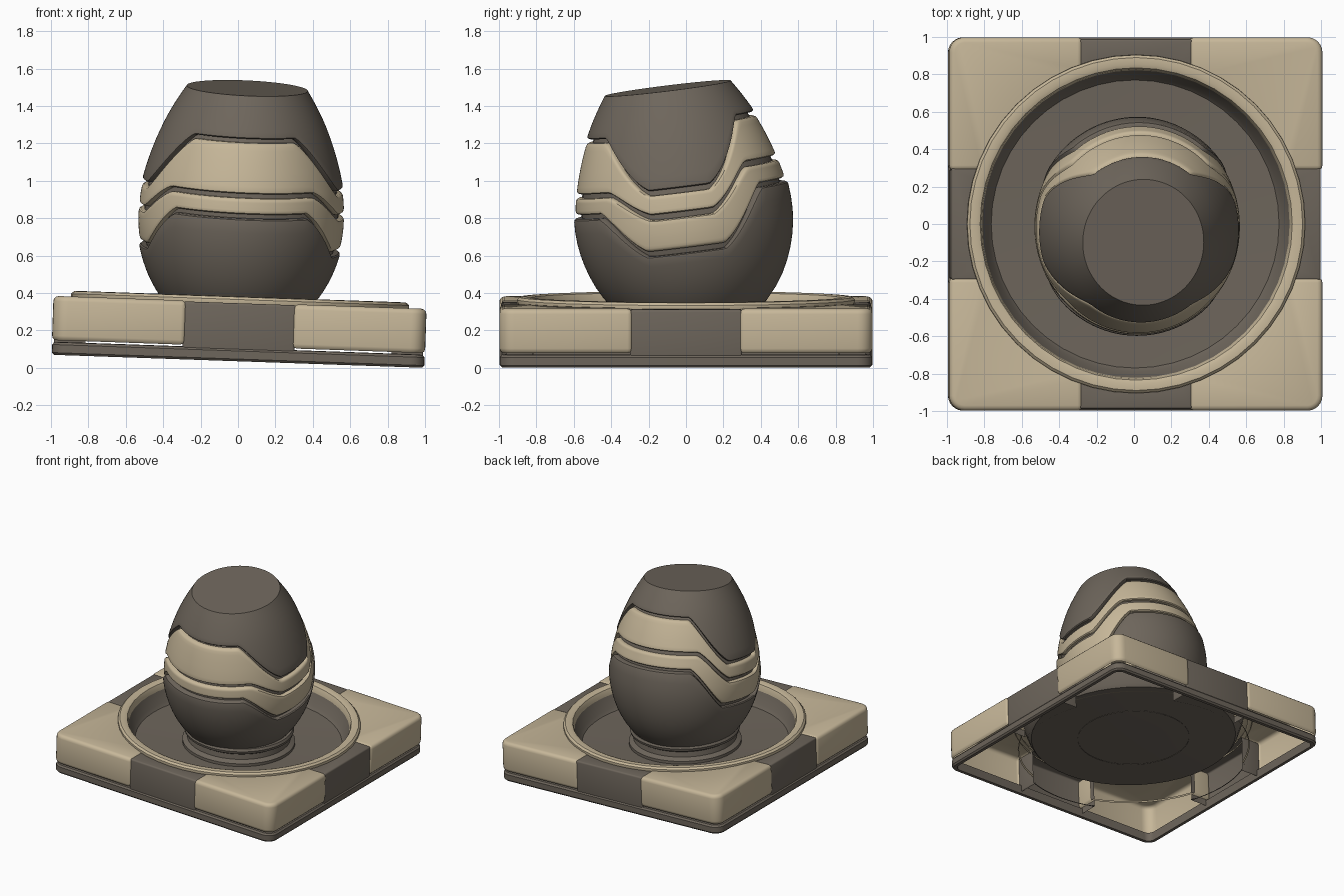
import bpy, bmesh, math
from mathutils import Matrix, Vector

if "Cube" in bpy.data.objects:
    bpy.data.objects.remove(bpy.data.objects["Cube"])

def material(name, rgb):
    m = bpy.data.materials.new(name)
    m.diffuse_color = (*rgb, 1)
    m.use_nodes = True
    m.node_tree.nodes["Principled BSDF"].inputs["Base Color"].default_value = m.diffuse_color
    return m

TAN = material("sand tan", (0.57, 0.475, 0.32))
DARK = material("dark taupe", (0.155, 0.132, 0.106))

# the tray leans to the right, the egg leans right and forward
BASE = Matrix.Translation((0, 0, 0.035)) @ Matrix.Rotation(math.radians(2), 4, 'Y')
PIVOT = Vector((0.012, 0.0, 0.7))
EGG = (Matrix.Translation(PIVOT) @ Matrix.Rotation(math.radians(2.7), 4, 'Y')
       @ Matrix.Rotation(math.radians(7), 4, 'X')
       @ Matrix.Diagonal((0.965, 1.01, 1, 1)) @ Matrix.Translation((0, 0, -0.7)))

def finish(name, bm, mat, matrix, angle=35):
    bm.transform(matrix)
    me = bpy.data.meshes.new(name)
    bm.to_mesh(me)
    bm.free()
    me.materials.append(mat)
    ob = bpy.data.objects.new(name, me)
    bpy.context.collection.objects.link(ob)
    bpy.ops.object.select_all(action='DESELECT')
    ob.select_set(True)
    bpy.context.view_layer.objects.active = ob
    bpy.ops.object.shade_smooth_by_angle(angle=math.radians(angle))
    return ob

def skin(name, rows, mat, matrix, cap_low=False, cap_high=False):
    """Joins closed rings of points, listed from bottom to top."""
    bm = bmesh.new()
    vr = [[bm.verts.new(p) for p in row] for row in rows]
    n = len(vr[0])
    for a, b in zip(vr, vr[1:]):
        for i in range(n):
            j = (i + 1) % n
            bm.faces.new((a[i], a[j], b[j], b[i]))
    if cap_low:
        bm.faces.new(vr[0][::-1])
    if cap_high:
        bm.faces.new(vr[-1])
    return finish(name, bm, mat, matrix)

def lathe(name, profile, mat, matrix, n=48, **caps):
    rows = [[(r * math.cos(2 * math.pi * i / n), r * math.sin(2 * math.pi * i / n), z)
             for i in range(n)] for r, z in profile]
    return skin(name, rows, mat, matrix, **caps)

def block(name, outline, z0, z1, bevel, mat, spin):
    """Rounded prism, left open underneath and towards the bowl."""
    bm = bmesh.new()
    face = bm.faces.new([bm.verts.new((x, y, z0)) for x, y in outline])
    ext = bmesh.ops.extrude_face_region(bm, geom=[face])
    for v in ext['geom']:
        if isinstance(v, bmesh.types.BMVert):
            v.co.z = z1
    bmesh.ops.recalc_face_normals(bm, faces=bm.faces[:])
    sharp = [e for e in bm.edges if e.calc_face_angle(0) > 0.6]
    bmesh.ops.bevel(bm, geom=sharp, offset=bevel, segments=3, profile=0.5, affect='EDGES')
    bm.normal_update()
    gone = []
    for f in bm.faces:
        c = f.calc_center_median()
        if f.normal.z < -0.9 or (abs(f.normal.z) < 0.3 and math.hypot(c.x, c.y) < 0.88):
            gone.append(f)
    bmesh.ops.delete(bm, geom=gone, context='FACES')
    return finish(name, bm, mat, BASE @ Matrix.Rotation(spin, 4, 'Z'))

def arc(cx, cy, r, a0, a1, n):
    return [(cx + r * math.cos(math.radians(a0 + (a1 - a0) * i / n)),
             cy + r * math.sin(math.radians(a0 + (a1 - a0) * i / n))) for i in range(n + 1)]

# tray corners and the darker side pieces between them
R = 0.86
corner = ([(0.998, 0.285)] + arc(0.918, 0.918, 0.08, 0, 90, 6) + [(0.285, 0.998)]
          + arc(0, 0, R, 70.6, 19.4, 10))
side = [(0.988, -0.30), (0.988, 0.30)] + arc(0, 0, R, 20.4, -20.4, 8)
for k in range(4):
    block(f"tray_corner_{k + 1}", corner, 0.075, 0.315, 0.028, TAN, k * math.pi / 2)
    block(f"tray_side_{k + 1}", side, 0.02, 0.31, 0.012, DARK, k * math.pi / 2)

# bottom frame of the tray
def square(h, r, z):
    pts = []
    for k in range(4):
        s = [(1, 1), (-1, 1), (-1, -1), (1, -1)][k]
        pts += arc(s[0] * (h - r), s[1] * (h - r), r, 90 * k, 90 * k + 90, 6)
    return [(x, y, z) for x, y in pts]

skin("tray_frame", [square(0.96, 0.05, 0.07), square(0.96, 0.05, 0.0),
                    square(0.985, 0.07, 0.0), square(0.996, 0.08, 0.012),
                    square(0.996, 0.08, 0.055), square(0.985, 0.07, 0.068),
                    square(0.96, 0.05, 0.07)], DARK, BASE)

# bowl, its rim and the egg cup
lathe("bowl", [(0.20, 0.16), (0.40, 0.162), (0.77, 0.175), (0.79, 0.20), (0.835, 0.325)],
      DARK, BASE, cap_low=True)
lathe("bowl_rim", [(0.895, 0.29), (0.905, 0.31), (0.904, 0.33), (0.89, 0.344), (0.855, 0.346),
                   (0.835, 0.338), (0.827, 0.32), (0.822, 0.29)], TAN, BASE)
lathe("egg_cup", [(0.42, 0.16), (0.42, 0.185), (0.385, 0.205), (0.38, 0.245),
                  (0.405, 0.26), (0.41, 0.28), (0.40, 0.298), (0.34, 0.30)], DARK, BASE)

# egg outline, radius by height
OUT = [(0.18, 0.19), (0.22, 0.27), (0.28, 0.345), (0.35, 0.415), (0.45, 0.483), (0.55, 0.528),
       (0.65, 0.557), (0.75, 0.573), (0.85, 0.573), (0.95, 0.563), (1.08, 0.531),
       (1.2, 0.491), (1.32, 0.44), (1.42, 0.385), (1.505, 0.33), (1.6, 0.265)]

def lin(z):
    for (z0, r0), (z1, r1) in zip(OUT, OUT[1:]):
        if z <= z1:
            return r0 + (r1 - r0) * (z - z0) / (z1 - z0)
    return OUT[-1][1]

def radius(z):
    return sum(lin(z + d * 0.02) for d in (-2, -1, 0, 1, 2)) / 5

N = 144
def edge(front, flank, back, a, b):
    """Zigzag height round the egg: low at the flanks, high in front and behind."""
    zs = []
    for i in range(N):
        s = math.sin(2 * math.pi * i / N)
        t = (math.degrees(math.asin(min(1, abs(s)))) - a) / (b - a)
        t = max(0, min(1, t))
        t = 0.6 * t + 0.4 * t * t * (3 - 2 * t)
        zs.append(flank + ((back if s > 0 else front) - flank) * t)
    return zs

def shell(name, low, high, mat, push=0.0, roll_low=True, roll_high=True, **caps):
    """Curved plate between two heights, with edges rolled into the groove."""
    steps = []
    if roll_low:
        steps += [(0, 0, -0.045), (0, 0, -0.012), (0, 0.006, -0.003)]
    steps += [(k / 10, 0.016 * (1 - 2 * k / 10) if roll_low or roll_high else 0, 0)
              for k in range(11)]
    if roll_high:
        steps += [(1, -0.006, -0.003), (1, 0, -0.012), (1, 0, -0.045)]
    rows = []
    for t, dz, dr in steps:
        row = []
        for i in range(N):
            z = low[i] + (high[i] - low[i]) * t + dz
            r = radius(z) + dr + push
            a = 2 * math.pi * i / N
            row.append((r * math.cos(a), r * math.sin(a), z))
        rows.append(row)
    return skin(name, rows, mat, EGG, **caps)

# egg plates from top to bottom, over a dark core
shell("egg_cap", edge(1.285, 0.99, 1.325, 17, 52), [1.518] * N, DARK, 0.004,
      roll_high=False, cap_high=True)
shell("egg_upper_band", edge(1.0, 0.862, 1.08, 17, 44), edge(1.262, 0.962, 1.30, 17, 52),
      TAN, -0.004)
shell("egg_lower_band", edge(0.892, 0.668, 0.955, 22, 50), edge(0.975, 0.832, 1.05, 17, 44),
      TAN, -0.004)
shell("egg_bottom", [0.235] * N, edge(0.868, 0.64, 0.932, 22, 50), DARK, 0.006,
      roll_low=False, cap_low=True)
lathe("egg_core", [(radius(z / 100) - 0.035, z / 100) for z in range(30, 146, 5)],
      DARK, EGG, cap_low=True, cap_high=True)
